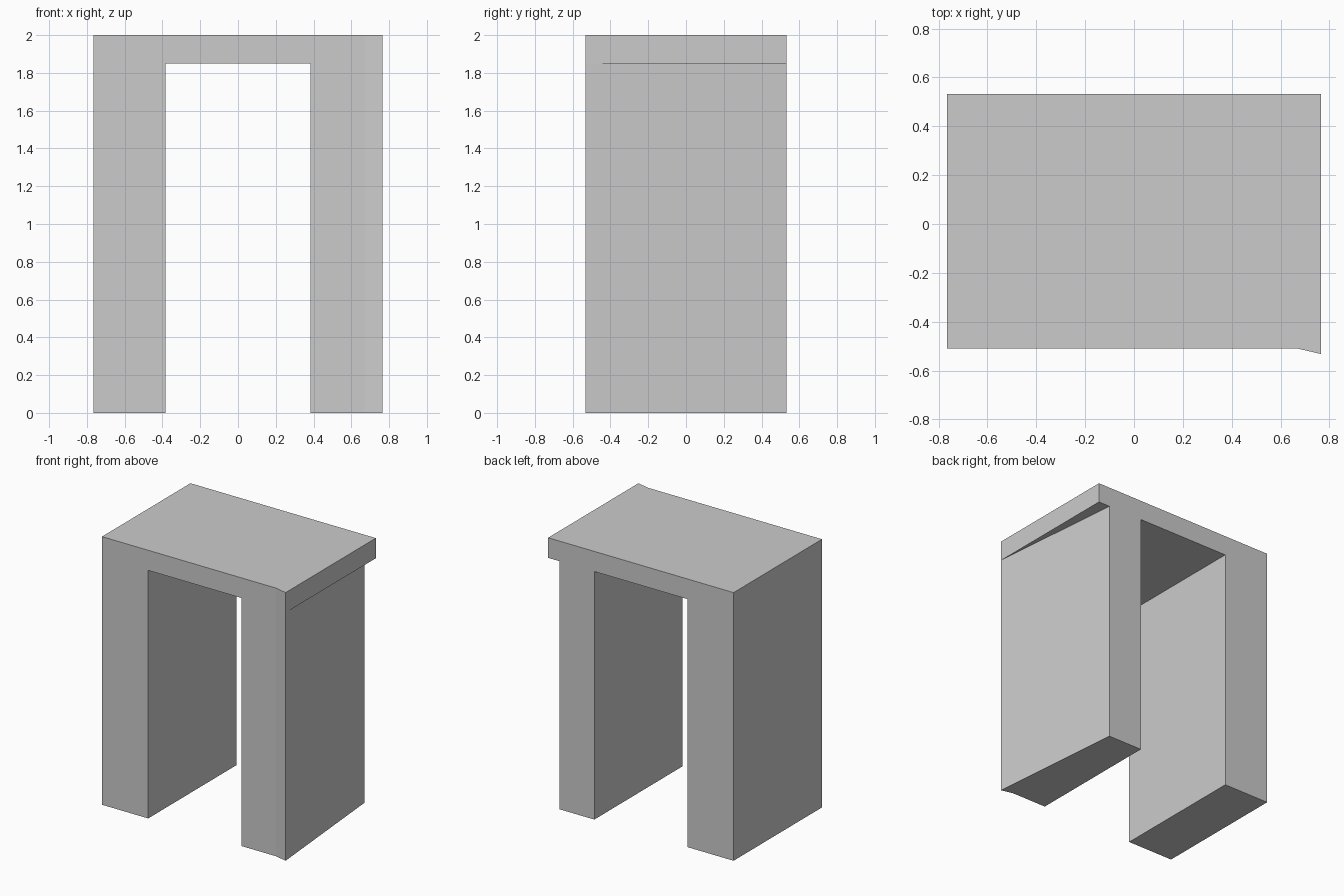
import bpy, bmesh, math

if "Cube" in bpy.data.objects:
    bpy.data.objects.remove(bpy.data.objects["Cube"])

LEG_TOP, TOP = 1.85, 2.0
FRONT, BACK = -0.51, 0.532
SIDE, INNER, TAPER = 0.765, 0.384, 0.67

# Plan outline points at the underside of the top slab
plan = {
    "a": (-SIDE, FRONT), "b": (-INNER, FRONT), "c": (INNER, FRONT),
    "d": (TAPER, FRONT), "e": (SIDE, -0.532), "f": (SIDE, BACK),
    "g": (TAPER, BACK), "h": (INNER, BACK), "i": (-INNER, BACK), "j": (-SIDE, BACK),
}

bm = bmesh.new()
pts = {k: bm.verts.new((x, y, LEG_TOP)) for k, (x, y) in plan.items()}


def region(keys):
    return bm.faces.new([pts[k] for k in keys])


def extrude(faces, dz, keep):
    res = bmesh.ops.extrude_face_region(bm, geom=faces, use_keep_orig=keep)
    verts = [g for g in res["geom"] if isinstance(g, bmesh.types.BMVert)]
    bmesh.ops.translate(bm, verts=verts, vec=(0, 0, dz))


# Left leg, opening, tapered right leg, overhang wedge
left_leg = region("abij")
opening = region("bchi")
right_leg = region("cdegh")
overhang = region("efg")

# Top slab rises from all regions, legs drop to the floor
extrude([left_leg, opening, right_leg, overhang], TOP - LEG_TOP, True)
extrude([left_leg, right_leg], -LEG_TOP, False)

# Merge coplanar faces into clean flat panels
bmesh.ops.recalc_face_normals(bm, faces=bm.faces[:])
bmesh.ops.dissolve_limit(bm, angle_limit=math.radians(1),
                         verts=bm.verts[:], edges=bm.edges[:])
bmesh.ops.recalc_face_normals(bm, faces=bm.faces[:])

mesh = bpy.data.meshes.new("two_leg_table")
bm.to_mesh(mesh)
bm.free()
bpy.context.collection.objects.link(bpy.data.objects.new("two_leg_table", mesh))
